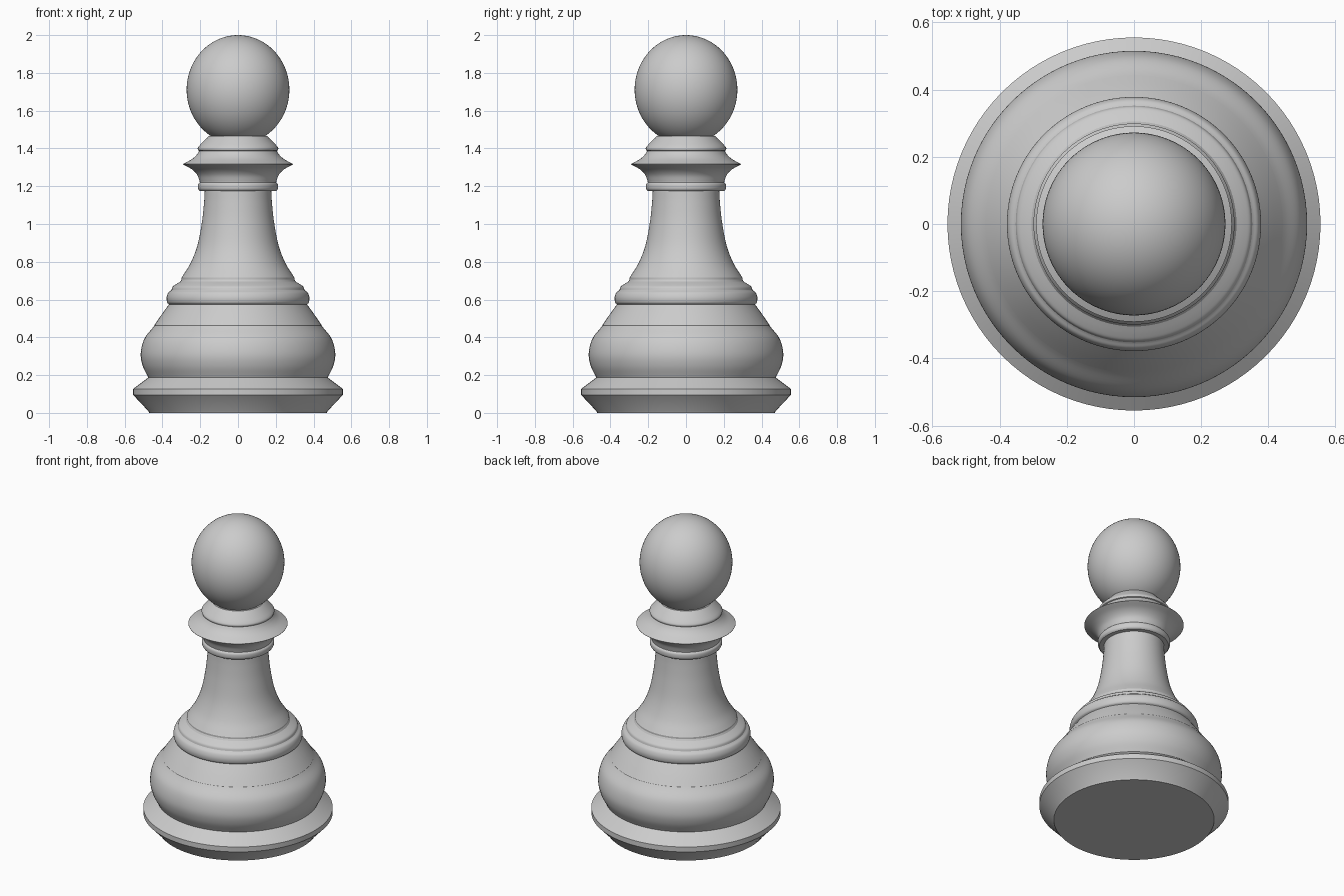
import bpy, bmesh, math
from mathutils import Vector

if "Cube" in bpy.data.objects:
    bpy.data.objects.remove(bpy.data.objects["Cube"])

SEGMENTS = 96


def curve(points, steps=6):
    """Smooth Catmull-Rom curve through a few (radius, height) points."""
    p = [Vector(q) for q in points]
    p = [2 * p[0] - p[1]] + p + [2 * p[-1] - p[-2]]
    out = []
    for a, b, c, d in zip(p, p[1:], p[2:], p[3:]):
        for i in range(steps):
            t = i / steps
            out.append(0.5 * (2 * b + (c - a) * t + (2 * a - 5 * b + 4 * c - d) * t ** 2
                              + (3 * b - a - 3 * c + d) * t ** 3))
    return [tuple(v) for v in out] + [tuple(points[-1])]


def lathe(name, profile):
    """Turn a (radius, height) profile around z; ends on the axis are closed."""
    bm = bmesh.new()
    verts = [bm.verts.new((r, 0, z)) for r, z in profile]
    edges = [bm.edges.new(pair) for pair in zip(verts, verts[1:])]
    bmesh.ops.spin(bm, geom=verts + edges, axis=(0, 0, 1), cent=(0, 0, 0),
                   angle=2 * math.pi, steps=SEGMENTS, use_merge=True)
    bmesh.ops.remove_doubles(bm, verts=bm.verts, dist=1e-5)
    bmesh.ops.recalc_face_normals(bm, faces=bm.faces)
    mesh = bpy.data.meshes.new(name)
    bm.to_mesh(mesh)
    bm.free()
    obj = bpy.data.objects.new(name, mesh)
    bpy.context.collection.objects.link(obj)
    bpy.ops.object.select_all(action='DESELECT')
    obj.select_set(True)
    bpy.context.view_layer.objects.active = obj
    bpy.ops.object.shade_smooth_by_angle(angle=math.radians(28))
    return obj


# Foot with bevelled rim
foot = [(0, 0), (0.47, 0), (0.475, 0.01), (0.555, 0.095), (0.555, 0.127), (0.475, 0.187)]

# Bulging body with a small step, then a sloping shoulder
body = (curve([(0.475, 0.187), (0.505, 0.25), (0.515, 0.315), (0.497, 0.39), (0.45, 0.453)])
        + [(0.443, 0.463)] + curve([(0.443, 0.464), (0.405, 0.52), (0.365, 0.575)], 3))

# Rounded double ring at the foot of the stem
stem_ring = (curve([(0.365, 0.575), (0.375, 0.585), (0.378, 0.61), (0.37, 0.635), (0.355, 0.648)], 4)
             + curve([(0.352, 0.651), (0.347, 0.667), (0.33, 0.68), (0.305, 0.695)], 4)[0:]
             + [(0.299, 0.705)])

# Flared stem
stem = [(0.299, 0.705), (0.299, 0.716)] + curve(
    [(0.295, 0.722), (0.25, 0.795), (0.214, 0.89), (0.191, 1.01), (0.18, 1.11), (0.176, 1.175)])

# Collar: lower band, sharp flared disc, upper band
collar = ([(0.176, 1.175)]
          + curve([(0.203, 1.175), (0.211, 1.187), (0.211, 1.21), (0.202, 1.221)], 4)
          + curve([(0.202, 1.222), (0.216, 1.26), (0.245, 1.29), (0.291, 1.315)])
          + curve([(0.291, 1.317), (0.245, 1.343), (0.22, 1.365), (0.205, 1.387)])
          + curve([(0.211, 1.39), (0.213, 1.402), (0.2, 1.42)], 3)
          + [(0.154, 1.466), (0.12, 1.466)])

# Slightly tall round head
head = [(0.272 * math.sin(a), 1.711 - 0.289 * math.cos(a))
        for a in (math.pi * i / 48 for i in range(49))]

for part, profile in (("foot", foot), ("body", body), ("stem_ring", stem_ring),
                      ("stem", stem), ("collar", collar), ("head", head)):
    lathe(part, profile)
